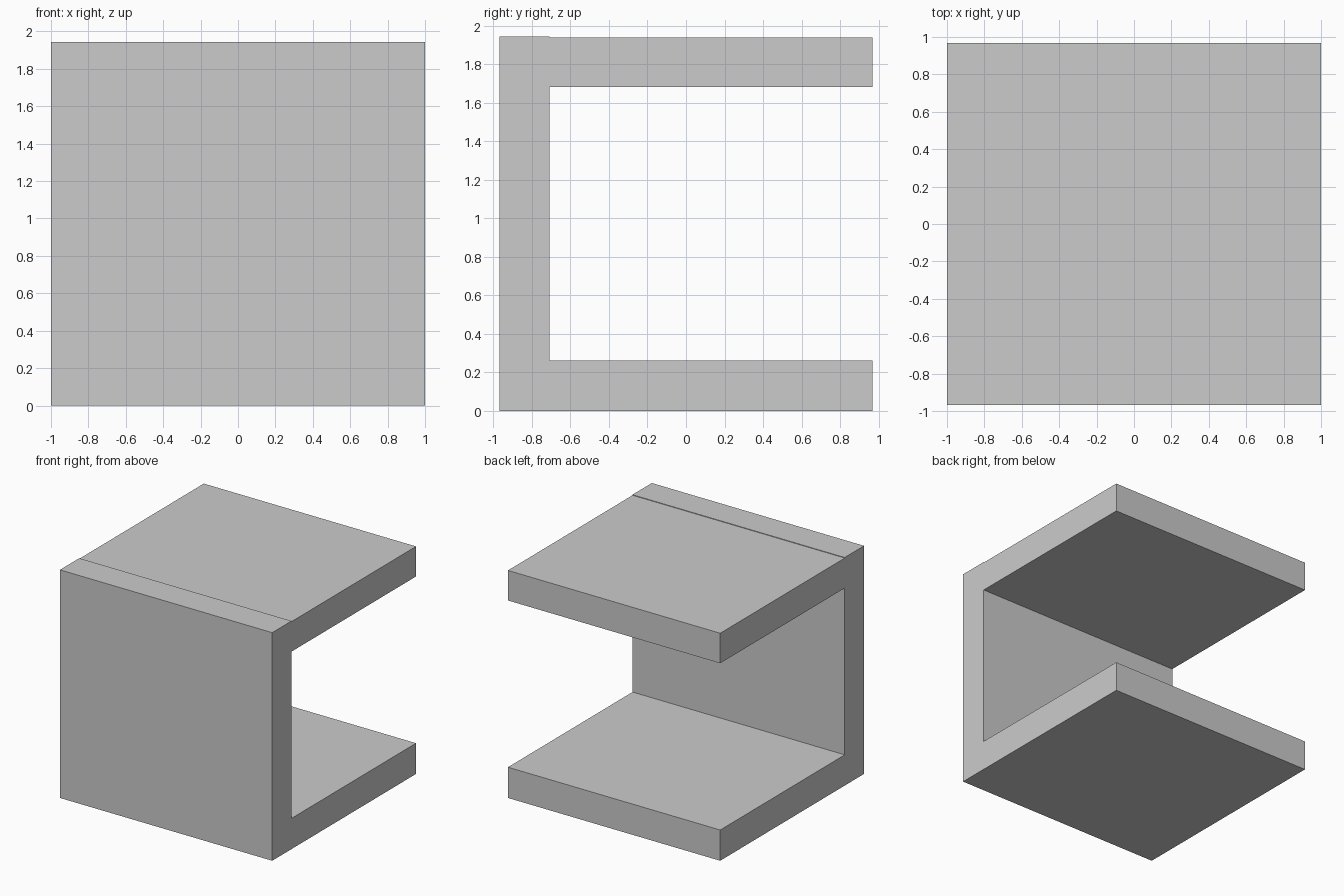
import bpy
import bmesh

if "Cube" in bpy.data.objects:
    bpy.data.objects.remove(bpy.data.objects["Cube"])

HALF_WIDTH = 1.0

# C-shaped side profile (y, z): upright front panel with a bottom and a top shelf,
# the front panel standing slightly proud of the top shelf
profile = [
    (-0.968, 0.0), (0.968, 0.0), (0.968, 0.262), (-0.708, 0.262),
    (-0.708, 1.682), (0.968, 1.682), (0.968, 1.938), (-0.708, 1.938),
    (-0.708, 1.943), (-0.968, 1.943),
]

# Extrude the profile across the full width
bm = bmesh.new()
side = bm.faces.new([bm.verts.new((-HALF_WIDTH, y, z)) for y, z in profile])
result = bmesh.ops.extrude_face_region(bm, geom=[side], use_keep_orig=True)
moved = [v for v in result["geom"] if isinstance(v, bmesh.types.BMVert)]
bmesh.ops.translate(bm, verts=moved, vec=(2 * HALF_WIDTH, 0, 0))
bmesh.ops.recalc_face_normals(bm, faces=bm.faces)

mesh = bpy.data.meshes.new("open_cube_shelf")
bm.to_mesh(mesh)
bm.free()
bpy.context.collection.objects.link(bpy.data.objects.new("open_cube_shelf", mesh))
